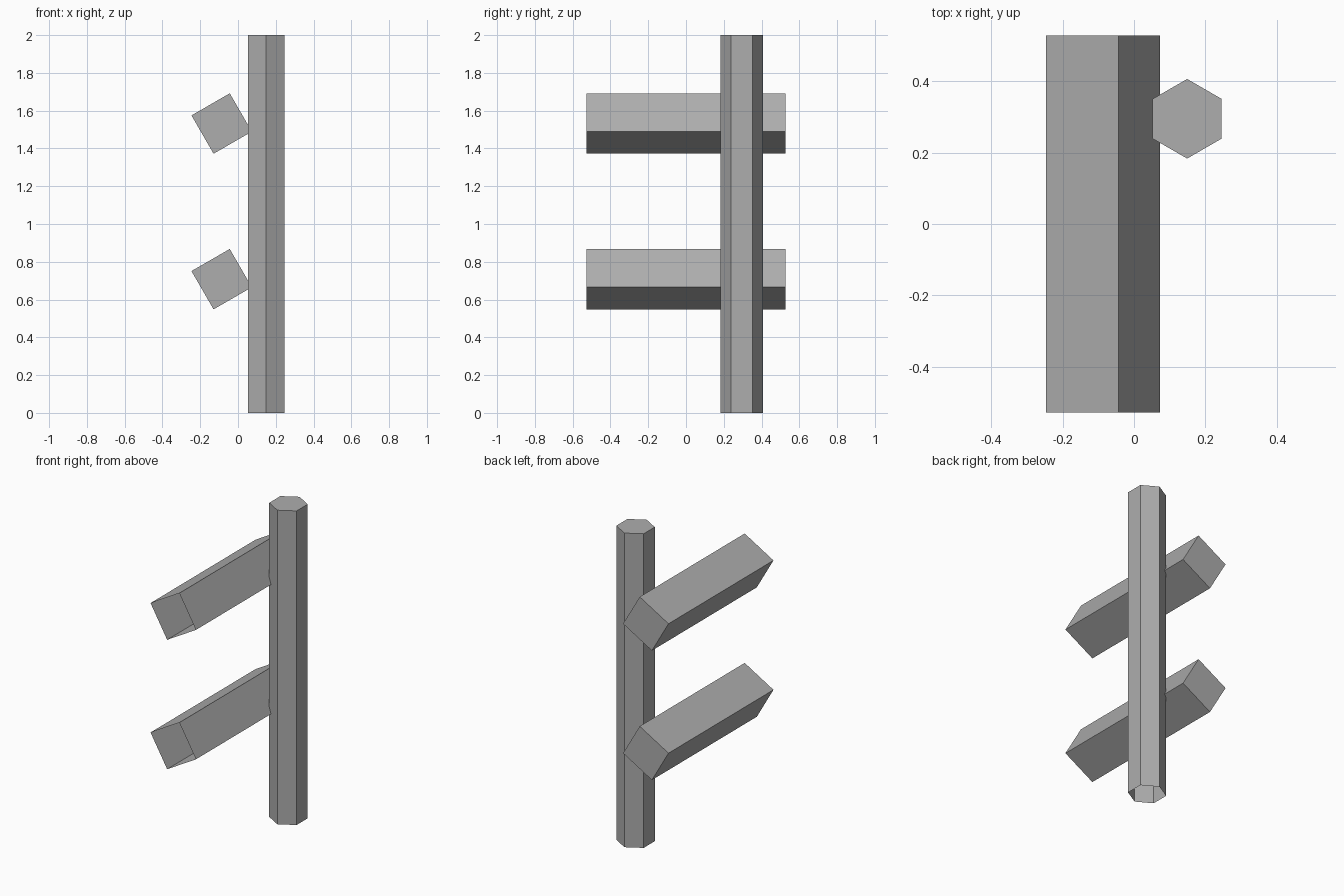
import bpy, bmesh
from math import radians, cos, sin, tau
from mathutils import Matrix

if "Cube" in bpy.data.objects:
    bpy.data.objects.remove(bpy.data.objects["Cube"])

# Mid-dark grey for every part
grey = bpy.data.materials.new("dark_grey")
grey.diffuse_color = (0.42, 0.42, 0.42, 1)
grey.use_nodes = True
grey.node_tree.nodes["Principled BSDF"].inputs["Base Color"].default_value = grey.diffuse_color


def open_prism(name, sides, radius, length, start_angle, matrix):
    """Prism along local z from 0 to length, capped at the far end, open at the start."""
    bm = bmesh.new()
    ring = [bm.verts.new((radius * cos(start_angle + tau * i / sides),
                          radius * sin(start_angle + tau * i / sides), length))
            for i in range(sides)]
    low = [bm.verts.new((v.co.x, v.co.y, 0)) for v in ring]
    bm.faces.new(ring)
    for i in range(sides):
        j = (i + 1) % sides
        bm.faces.new((low[i], low[j], ring[j], ring[i]))
    mesh = bpy.data.meshes.new(name)
    bm.to_mesh(mesh)
    bm.free()
    mesh.materials.append(grey)
    obj = bpy.data.objects.new(name, mesh)
    obj.matrix_world = matrix
    bpy.context.collection.objects.link(obj)
    return obj


# Upright hexagonal post, open underneath
open_prism("post", 6, 0.1115, 2.0, radians(90),
           Matrix.Translation((0.149, 0.295, 0)))

# Two tilted square rungs running front to back, open at the front end
for name, z in (("lower_rung", 0.708), ("upper_rung", 1.532)):
    lay_down = Matrix.Rotation(radians(-90), 4, 'X')
    open_prism(name, 4, 0.1655, 1.056, radians(15),
               Matrix.Translation((-0.0865, -0.528, z)) @ lay_down)
